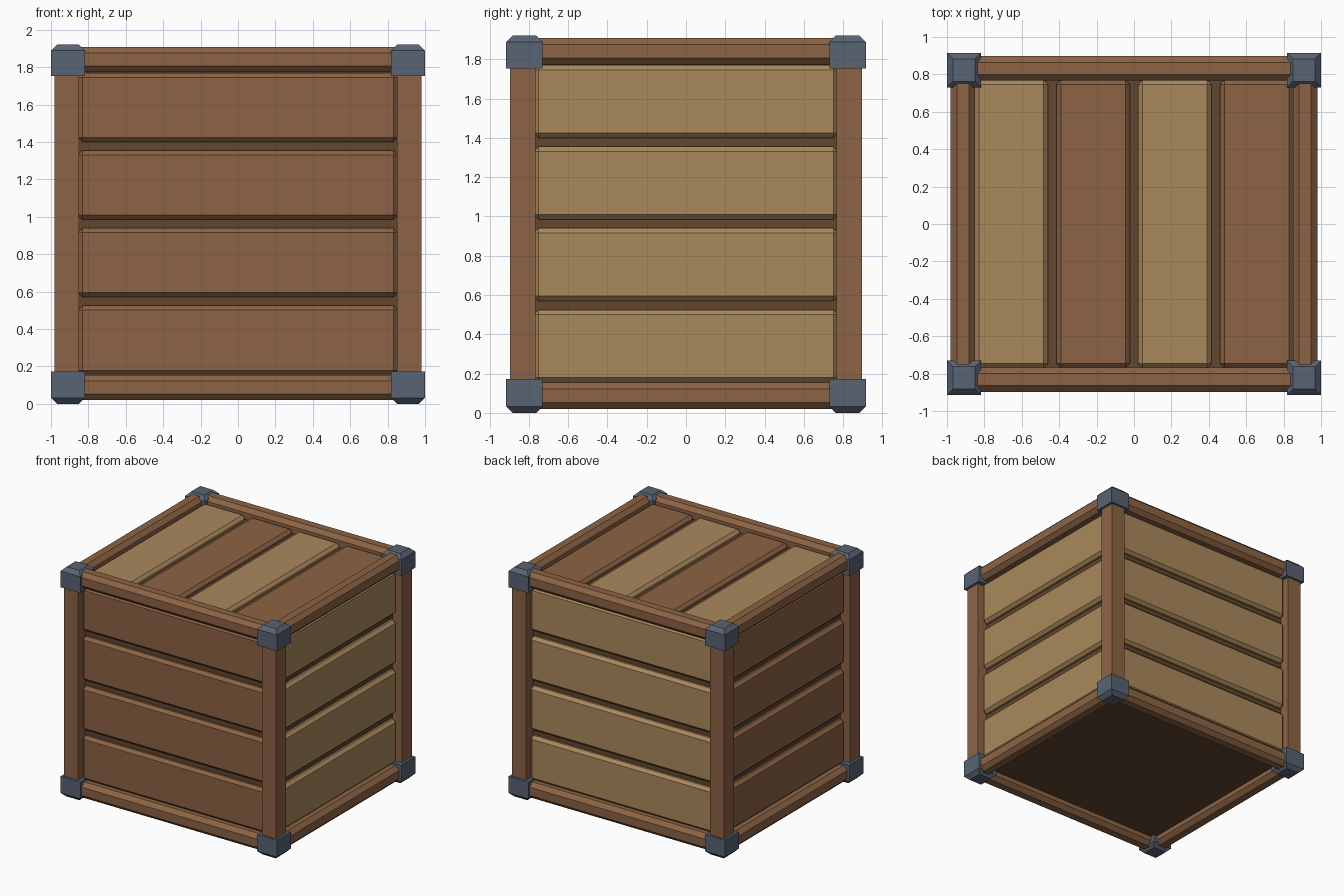
import bpy, bmesh
from mathutils import Vector

if "Cube" in bpy.data.objects:
    bpy.data.objects.remove(bpy.data.objects["Cube"], do_unlink=True)


def material(name, rgb):
    m = bpy.data.materials.new(name)
    m.use_nodes = True
    col = (*rgb, 1)
    m.diffuse_color = col
    node = m.node_tree.nodes["Principled BSDF"]
    node.inputs["Base Color"].default_value = col
    node.inputs["Roughness"].default_value = 0.8
    return m


BROWN = material("brown wood", (0.262, 0.127, 0.058))
TAN = material("tan wood", (0.402, 0.25, 0.107))
DARK = material("dark wood", (0.122, 0.061, 0.027))
SLATE = material("slate metal", (0.098, 0.125, 0.174))


def box(name, lo, hi, mat, chamfer=0, keep=lambda edge: True):
    """Box between two corners, with chamfers on the edges that pass keep."""
    lo, hi = Vector(lo), Vector(hi)
    bm = bmesh.new()
    bmesh.ops.create_cube(bm, size=1)
    for v in bm.verts:
        v.co = (lo + hi) / 2 + v.co * (hi - lo)
    if chamfer:
        bmesh.ops.bevel(bm, geom=[e for e in bm.edges if keep(e)], offset=chamfer,
                        segments=1, affect='EDGES', clamp_overlap=True)
    bmesh.ops.recalc_face_normals(bm, faces=bm.faces)
    mesh = bpy.data.meshes.new(name)
    bm.to_mesh(mesh)
    bm.free()
    mesh.materials.append(mat)
    ob = bpy.data.objects.new(name, mesh)
    bpy.context.collection.objects.link(ob)
    return ob


def span(a, b, sign):
    return (a, b) if sign > 0 else (-b, -a)


def along(axis):
    return lambda e: abs((e.verts[0].co - e.verts[1].co).normalized()[axis]) > 0.9


# Inner box seen through the gaps between planks
box("inner_box", (-0.89, -0.81, 0.09), (0.89, 0.81, 1.82), DARK)

# Frame: square posts, chamfered rails and metal corner caps
for sx in (-1, 1):
    side = "left" if sx > 0 else "right"
    x0, x1 = span(0.85, 0.98, sx)
    cx0, cx1 = span(0.818, 1.0, sx)
    for sy in (-1, 1):
        end = "back" if sy > 0 else "front"
        y0, y1 = span(0.767, 0.897, sy)
        cy0, cy1 = span(0.73, 0.915, sy)
        box(f"{end}_{side}_post", (x0, y0, 0.1), (x1, y1, 1.82), BROWN)
        for level, z0, z1, outer in (("bottom", 0, 0.172, 0), ("top", 1.752, 1.92, 1.92)):
            box(f"{level}_{end}_{side}_cap", (cx0, cy0, z0), (cx1, cy1, z1), SLATE, 0.032,
                lambda e: all(abs(v.co.z - outer) < 0.001 for v in e.verts))

for level, z0, z1 in (("bottom", 0.02, 0.155), ("top", 1.773, 1.908)):
    for s in (-1, 1):
        y0, y1 = span(0.767, 0.897, s)
        box(f"{level}_{'back' if s > 0 else 'front'}_rail",
            (-0.84, y0, z0), (0.84, y1, z1), BROWN, 0.033, along(0))
        x0, x1 = span(0.85, 0.98, s)
        box(f"{level}_{'left' if s > 0 else 'right'}_rail",
            (x0, -0.75, z0), (x1, 0.75, z1), BROWN, 0.033, along(1))

# Horizontal wall planks and lengthwise lid planks
for i in range(4):
    z0 = 0.155 + i * 0.415
    z1 = z0 + 0.37
    for s, mat in ((-1, BROWN), (1, TAN)):
        y0, y1 = span(0.76, 0.85, s)
        box(f"{'back' if s > 0 else 'front'}_plank_{i + 1}",
            (-0.855, y0, z0), (0.855, y1, z1), mat, 0.024)
        x0, x1 = span(0.84, 0.93, s)
        box(f"{'left' if s > 0 else 'right'}_plank_{i + 1}",
            (x0, -0.775, z0), (x1, 0.775, z1), mat, 0.024)
    x0 = -0.852 + i * 0.437
    box(f"lid_plank_{i + 1}", (x0, -0.77, 1.77), (x0 + 0.393, 0.77, 1.86),
        BROWN if i % 2 else TAN, 0.024)
